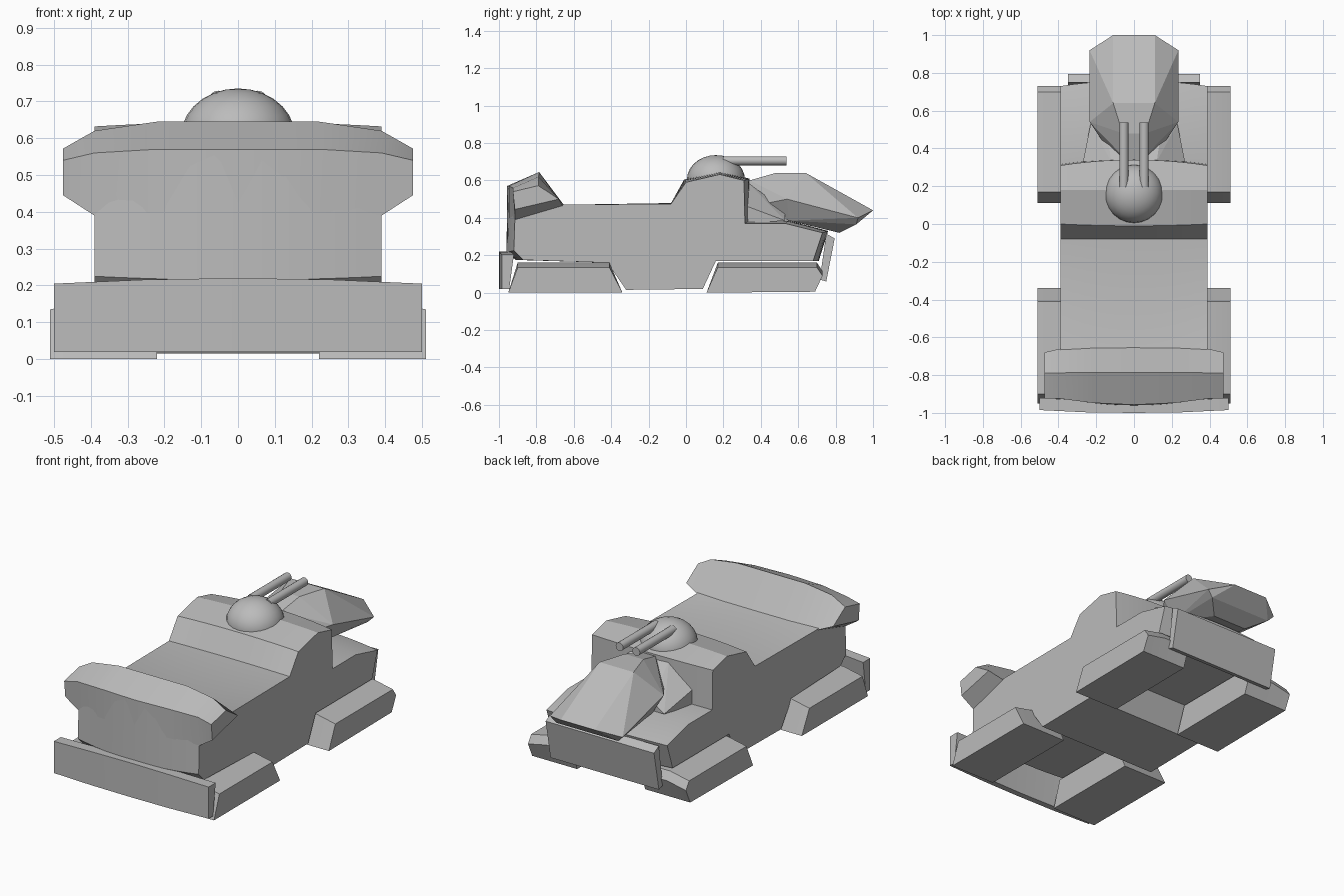
import bpy, bmesh, math

cube = bpy.data.objects.get("Cube")
if cube:
    bpy.data.objects.remove(cube)

grey = bpy.data.materials.new("plain grey")
grey.use_nodes = True
colour = (0.5, 0.5, 0.5, 1)
grey.diffuse_color = colour
grey.node_tree.nodes["Principled BSDF"].inputs["Base Color"].default_value = colour


def finish(name, bm, angle=20):
    bmesh.ops.recalc_face_normals(bm, faces=bm.faces[:])
    mesh = bpy.data.meshes.new(name)
    bm.to_mesh(mesh)
    bm.free()
    mesh.materials.append(grey)
    obj = bpy.data.objects.new(name, mesh)
    bpy.context.collection.objects.link(obj)
    bpy.ops.object.select_all(action="DESELECT")
    obj.select_set(True)
    bpy.context.view_layer.objects.active = obj
    bpy.ops.object.shade_smooth_by_angle(angle=math.radians(angle))
    return obj


def loft(name, stations):
    """Skin matching (y, z) outlines placed at rising x positions."""
    bm = bmesh.new()
    rings = [[bm.verts.new((x, y, z)) for y, z in outline] for x, outline in stations]
    n = len(rings[0])
    for a, b in zip(rings, rings[1:]):
        for i in range(n):
            j = (i + 1) % n
            bm.faces.new((a[i], a[j], b[j], b[i]))
    bm.faces.new(rings[0])
    bm.faces.new(rings[-1])
    return finish(name, bm)


def symmetric(half):
    """Mirror stations listed from the centre outward."""
    return [(-x, o) for x, o in reversed(half[1:])] + half


def hull(name, points):
    """Convex faceted solid, symmetric in x."""
    bm = bmesh.new()
    verts = [bm.verts.new((s * x, y, z)) for x, y, z in points for s in (-1, 1)]
    res = bmesh.ops.convex_hull(bm, input=verts)
    bmesh.ops.delete(bm, geom=list({v for v in res["geom_interior"] if isinstance(v, bmesh.types.BMVert)}),
                     context="VERTS")
    bmesh.ops.dissolve_limit(bm, angle_limit=0.02, verts=bm.verts[:], edges=bm.edges[:])
    return finish(name, bm, 5)


# Body: side outline (y, z) with the bulge added toward the centre line
outline = [
    (-.91, .56, -.045, 0), (-.66, .47, .01, 0), (-.08, .475, 0, .004),
    (0, .59, -.01, .015), (.18, .632, 0, .012), (.31, .6, .03, .01),
    (.315, .37, .03, .015), (.53, .37, .02, .015), (.73, .32, .03, .01),
    (.68, .17, .03, 0), (.16, .17, 0, 0), (.09, .02, 0, 0),
    (-.32, .015, 0, 0), (-.42, .16, 0, 0), (-.87, .175, -.04, 0),
    (-.92, .225, -.04, -.01),
]
half_width = .39
body = []
for i in range(-6, 7):
    bulge = 1 - (i / 6) ** 2
    body.append((i / 6 * half_width,
                 [(y + dy * bulge, z + dz * bulge) for y, z, dy, dz in outline]))
loft("body", body)

# Flared cowl across the top of the nose
loft("front_cowl", symmetric([
    (0, [(-.957, .4), (-.957, .57), (-.785, .645), (-.65, .465)]),
    (.22, [(-.945, .4), (-.947, .57), (-.785, .645), (-.652, .465)]),
    (.39, [(-.915, .39), (-.925, .56), (-.788, .62), (-.66, .465)]),
    (.475, [(-.915, .445), (-.925, .54), (-.79, .572), (-.68, .5)]),
]))

# Front bumper, gently bowed
loft("front_bumper", symmetric([
    (0, [(-1, .02), (-1, .22), (-.94, .22), (-.965, .02)]),
    (.25, [(-.997, .02), (-.997, .216), (-.935, .216), (-.96, .02)]),
    (.5, [(-.985, .02), (-.985, .205), (-.92, .205), (-.945, .02)]),
]))

# Rear bumper plate
plate = [(.75, .315), (.795, .29), (.75, .06), (.715, .07)]
loft("rear_bumper", [(-.35, plate), (.35, plate)])

# Four skid pods, lower on their outer edge
pods = {
    "front": [(-.95, 0), (-.9, .16), (-.41, .16), (-.34, 0)],
    "rear": [(.11, 0), (.17, .16), (.7, .16), (.73, .115), (.69, .005)],
}
for place, inner in pods.items():
    outer = [(y, z - .025 if z > .1 else z) for y, z in inner]
    for side, s in (("left", 1), ("right", -1)):
        loft(f"{place}_{side}_pod", [(s * .22, inner), (s * .39, inner), (s * .51, outer)])

# Faceted engine housing behind the cabin
hull("engine_housing", [
    (.04, .34, .6), (.06, .48, .64), (.11, .64, .64), (.11, 1, .44),
    (.235, .54, .5), (.235, .92, .4), (.11, .82, .32), (.2, .91, .365),
    (.17, .55, .385), (.1, .34, .46),
])
hull("engine_fairing", [
    (.27, .33, .46), (.27, .33, .37), (.23, .53, .385), (.12, .33, .59), (.15, .53, .44),
])

# Turret dome
bm = bmesh.new()
bmesh.ops.create_uvsphere(bm, u_segments=24, v_segments=14, radius=.155)
bmesh.ops.scale(bm, vec=(1, 1, .84), verts=bm.verts[:])
bmesh.ops.translate(bm, vec=(0, .16, .605), verts=bm.verts[:])
finish("turret_dome", bm, 40)

# Twin barrels pointing backward
for side, s in (("left", 1), ("right", -1)):
    bm = bmesh.new()
    bmesh.ops.create_cone(bm, cap_ends=True, segments=16, radius1=.024, radius2=.024, depth=.34)
    barrel = finish(f"{side}_barrel", bm, 40)
    barrel.rotation_euler.x = math.pi / 2
    barrel.location = (s * .054, .367, .705)
